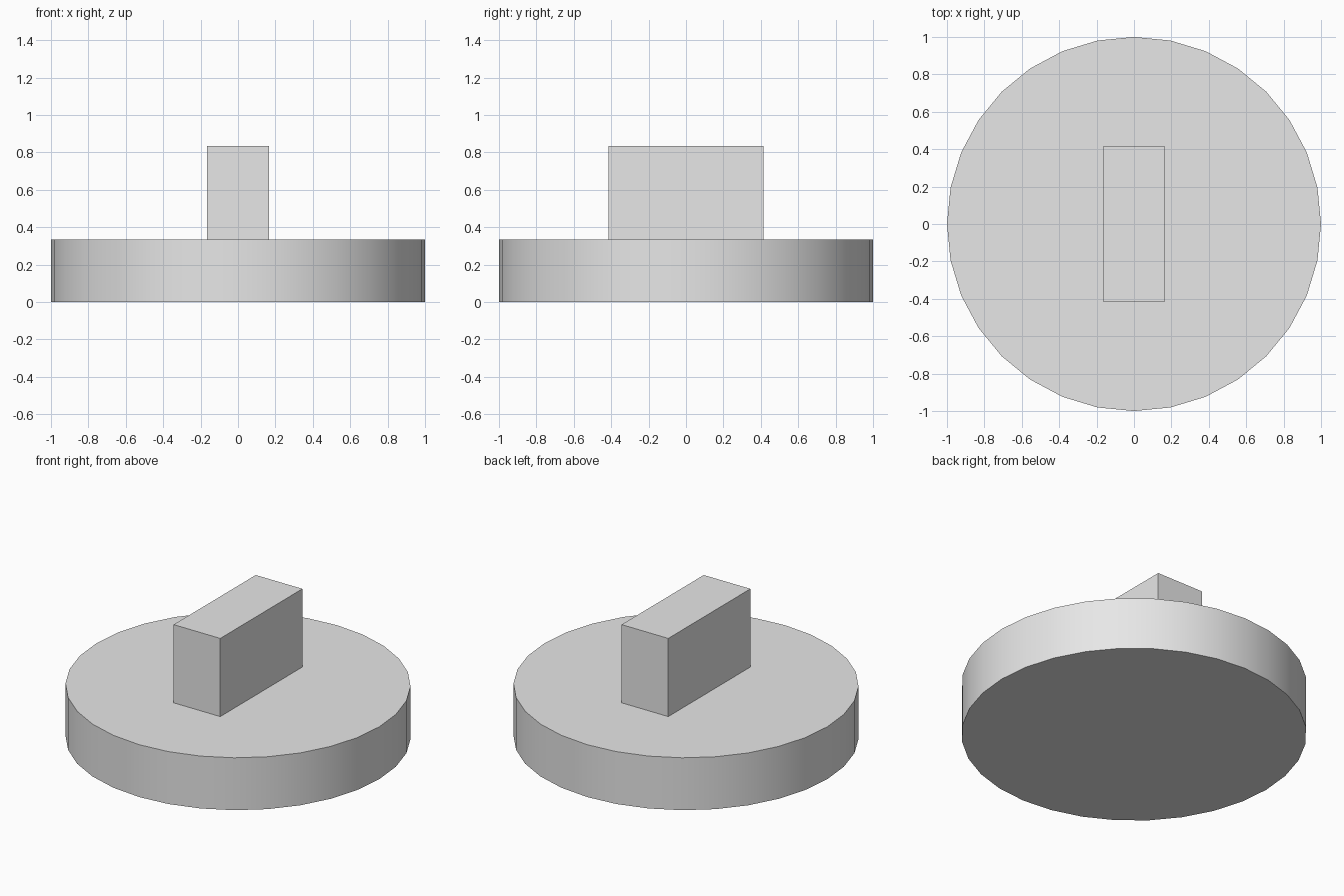
import bpy
import math

cube = bpy.data.objects.get("Cube")
if cube:
    bpy.data.objects.remove(cube, do_unlink=True)

# Single plain grey material
grey = bpy.data.materials.new("light_grey")
grey.use_nodes = True
colour = (0.8, 0.8, 0.8, 1)
grey.diffuse_color = colour
grey.node_tree.nodes["Principled BSDF"].inputs["Base Color"].default_value = colour

BASE_HEIGHT = 0.335
GRIP_SIZE = (0.33, 0.83, 0.5)

# Round base disc with smooth rim and sharp edges
bpy.ops.mesh.primitive_cylinder_add(vertices=32, radius=1, depth=BASE_HEIGHT,
                                    location=(0, 0, BASE_HEIGHT / 2))
base = bpy.context.object
base.name = "base_disc"
base.data.materials.append(grey)
bpy.ops.object.shade_smooth_by_angle(angle=math.radians(30))

# Upright grip block standing on the disc
bpy.ops.mesh.primitive_cube_add(size=1, location=(0, 0, BASE_HEIGHT + GRIP_SIZE[2] / 2))
grip = bpy.context.object
grip.name = "grip_block"
grip.scale = GRIP_SIZE
bpy.ops.object.transform_apply(location=False, rotation=False, scale=True)
grip.data.materials.append(grey)
